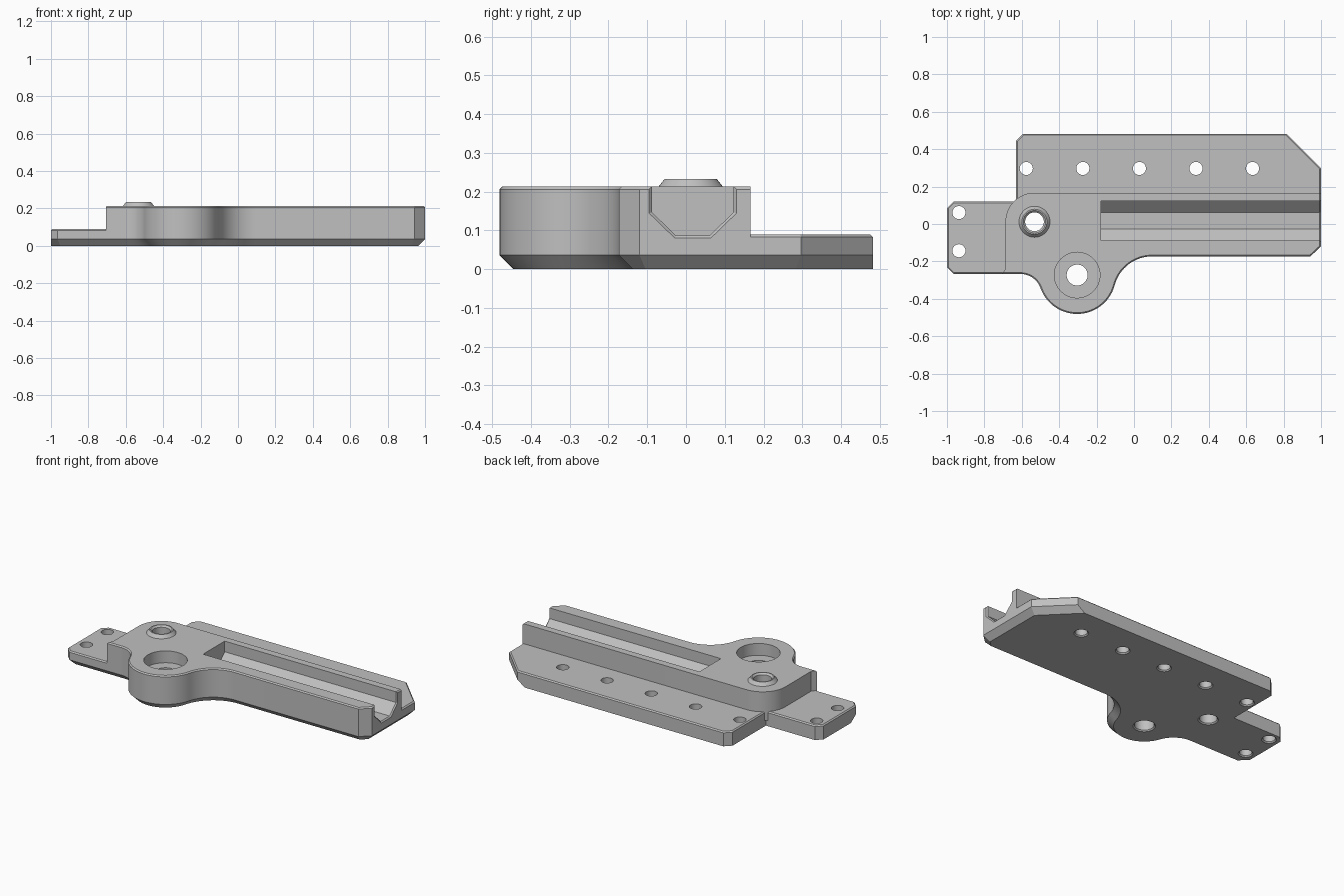
import bpy, bmesh
from math import sin, cos, pi, sqrt, atan2, radians
from mathutils import Vector

cube = bpy.data.objects.get("Cube")
if cube:
    bpy.data.objects.remove(cube, do_unlink=True)

grey = bpy.data.materials.new("plain grey")
grey.use_nodes = True
COLOUR = (0.53, 0.53, 0.53, 1)
grey.diffuse_color = COLOUR
grey.node_tree.nodes["Principled BSDF"].inputs["Base Color"].default_value = COLOUR


def loft(bm, rings):
    """Closed solid through matching rings of 3D points."""
    loops = [[bm.verts.new(p) for p in ring] for ring in rings]
    n = len(loops[0])
    for a, b in zip(loops, loops[1:]):
        for i in range(n):
            j = (i + 1) % n
            bm.faces.new((a[i], a[j], b[j], b[i]))
    bm.faces.new(loops[0][::-1])
    bm.faces.new(loops[-1])


def lathe(bm, x, y, profile, n=40):
    """Upright round solid from (radius, height) pairs."""
    loft(bm, [[(x + r * cos(2 * pi * i / n), y + r * sin(2 * pi * i / n), z)
               for i in range(n)] for r, z in profile])


def make(name, bm):
    bmesh.ops.recalc_face_normals(bm, faces=bm.faces)
    mesh = bpy.data.meshes.new(name)
    bm.to_mesh(mesh)
    bm.free()
    mesh.materials.append(grey)
    obj = bpy.data.objects.new(name, mesh)
    bpy.context.collection.objects.link(obj)
    return obj


def arc(cx, cy, r, a0, a1, n):
    return [(cx + r * cos(a0 + (a1 - a0) * i / n),
             cy + r * sin(a0 + (a1 - a0) * i / n)) for i in range(n + 1)]


def front_or_right(n):
    return n.y < -0.01 or n.x > 0.01


def inset(outline, dist, rule=lambda n: True):
    """Move the edges that meet the rule inward, with mitred corners."""
    pts = [Vector(p) for p in outline]
    out = []
    for i, p in enumerate(pts):
        e1 = (p - pts[i - 1]).normalized()
        e2 = (pts[(i + 1) % len(pts)] - p).normalized()
        n1, n2 = Vector((e1.y, -e1.x)), Vector((e2.y, -e2.x))
        d1, d2 = dist * rule(n1), dist * rule(n2)
        det = n1.x * n2.y - n1.y * n2.x
        if abs(det) < 1e-4:
            out.append(p - n1 * d1)
        else:
            out.append(p + Vector((-d1 * n2.y + d2 * n1.y,
                                   -d2 * n1.x + d1 * n2.x)) / det)
    return out


def at(points, z):
    return [(p[0], p[1], z) for p in points]


# Shared front edge: two hollow fillets running into a round lobe
LOBE_X, LOBE_Y, LOBE_R = -0.304, -0.273, 0.208
LEFT_Y, RIGHT_Y = -0.267, -0.173


def fillet(wall_y, r, side):
    cy = wall_y - r
    cx = LOBE_X + side * sqrt((LOBE_R + r) ** 2 - (cy - LOBE_Y) ** 2)
    return cx, cy, atan2(cy - LOBE_Y, cx - LOBE_X)


R1, R2 = 0.114, 0.207
x1, y1, a1 = fillet(LEFT_Y, R1, -1)
x2, y2, a2 = fillet(RIGHT_Y, R2, 1)
front = (arc(x1, y1, R1, pi / 2, a1 + pi, 12)
         + arc(LOBE_X, LOBE_Y, LOBE_R, a1, a2, 36)[1:-1]
         + arc(x2, y2, R2, a2 + pi, pi / 2, 16)
         + [(0.943, RIGHT_Y), (1, -0.12)])

BOSS_X, BOSS_Y = -0.532, 0.012
BLOCK_BACK, BLOCK_TOP = 0.167, 0.213
PLATE_TOP, FOOT, EDGE = 0.09, 0.036, 0.007

# Base plate, with wide lower chamfer on the front and right
plate = ([(-1, -0.232), (-0.965, LEFT_Y)] + front
         + [(1, 0.297), (0.815, 0.482), (-0.593, 0.482), (-0.63, 0.445),
            (-0.63, 0.12), (-0.965, 0.12), (-1, 0.085)])
bm = bmesh.new()
loft(bm, [at(inset(plate, FOOT, front_or_right), 0), at(plate, FOOT),
          at(plate, PLATE_TOP - EDGE), at(inset(plate, EDGE), PLATE_TOP)])
body = make("mounting_bracket", bm)

# Raised block along the front
block = ([(-0.707, LEFT_Y)] + front + [(1, BLOCK_BACK)]
         + arc(BOSS_X, BOSS_Y, BLOCK_BACK - BOSS_Y, pi / 2, pi, 16)
         + [(-0.687, -0.24)])
bm = bmesh.new()
loft(bm, [at(block, FOOT), at(block, BLOCK_TOP - EDGE),
          at(inset(block, EDGE, front_or_right), BLOCK_TOP)])
raised = make("raised_block", bm)

# Tapered boss around the pin hole
bm = bmesh.new()
lathe(bm, BOSS_X, BOSS_Y, [(0.083, 0.19), (0.083, BLOCK_TOP), (0.067, 0.233)])
boss = make("boss", bm)

# Channel cutter, flared at the open right end
def channel(x, grow):
    left, right, low = -0.088 - grow, 0.123 + grow, 0.087 - grow
    s = grow * 0.4
    return [(x, left, 0.3), (x, left, 0.147 - s), (x, -0.026 - s, low),
            (x, 0.061 + s, low), (x, right, 0.147 - s), (x, right, 0.3)]


bm = bmesh.new()
loft(bm, [channel(-0.177, 0), channel(1 - EDGE, 0), channel(1, EDGE),
          channel(1.05, EDGE)])
groove = make("channel_cutter", bm)

# Hole cutters: every hole is eased at the underside
def eased(r):
    return [(r + EDGE, -0.05), (r + EDGE, 0), (r, EDGE)]


bm = bmesh.new()
screw_holes = [(-0.576 + 0.3025 * i, 0.297) for i in range(5)]
screw_holes += [(-0.936, 0.061), (-0.936, -0.143)]
for x, y in screw_holes:
    lathe(bm, x, y, eased(0.035) + [(0.035, 0.3)], 28)
lathe(bm, BOSS_X, BOSS_Y, eased(0.05) + [(0.05, 0.223), (0.06, 0.233), (0.06, 0.3)])
lathe(bm, LOBE_X, LOBE_Y, eased(0.056) + [(0.056, 0.14), (0.122, 0.14), (0.122, 0.3)], 48)
holes = make("hole_cutters", bm)

# Join the solids, then cut the channel and holes
bpy.context.view_layer.objects.active = body
for other, mode in ((raised, "UNION"), (boss, "UNION"),
                    (groove, "DIFFERENCE"), (holes, "DIFFERENCE")):
    other.hide_render = True
    mod = body.modifiers.new(other.name, "BOOLEAN")
    mod.operation, mod.object, mod.solver = mode, other, "EXACT"
    bpy.ops.object.modifier_apply(modifier=mod.name)
    bpy.data.objects.remove(other, do_unlink=True)

for obj in bpy.context.selected_objects:
    obj.select_set(False)
body.select_set(True)
bpy.ops.object.shade_smooth_by_angle(angle=radians(25))
